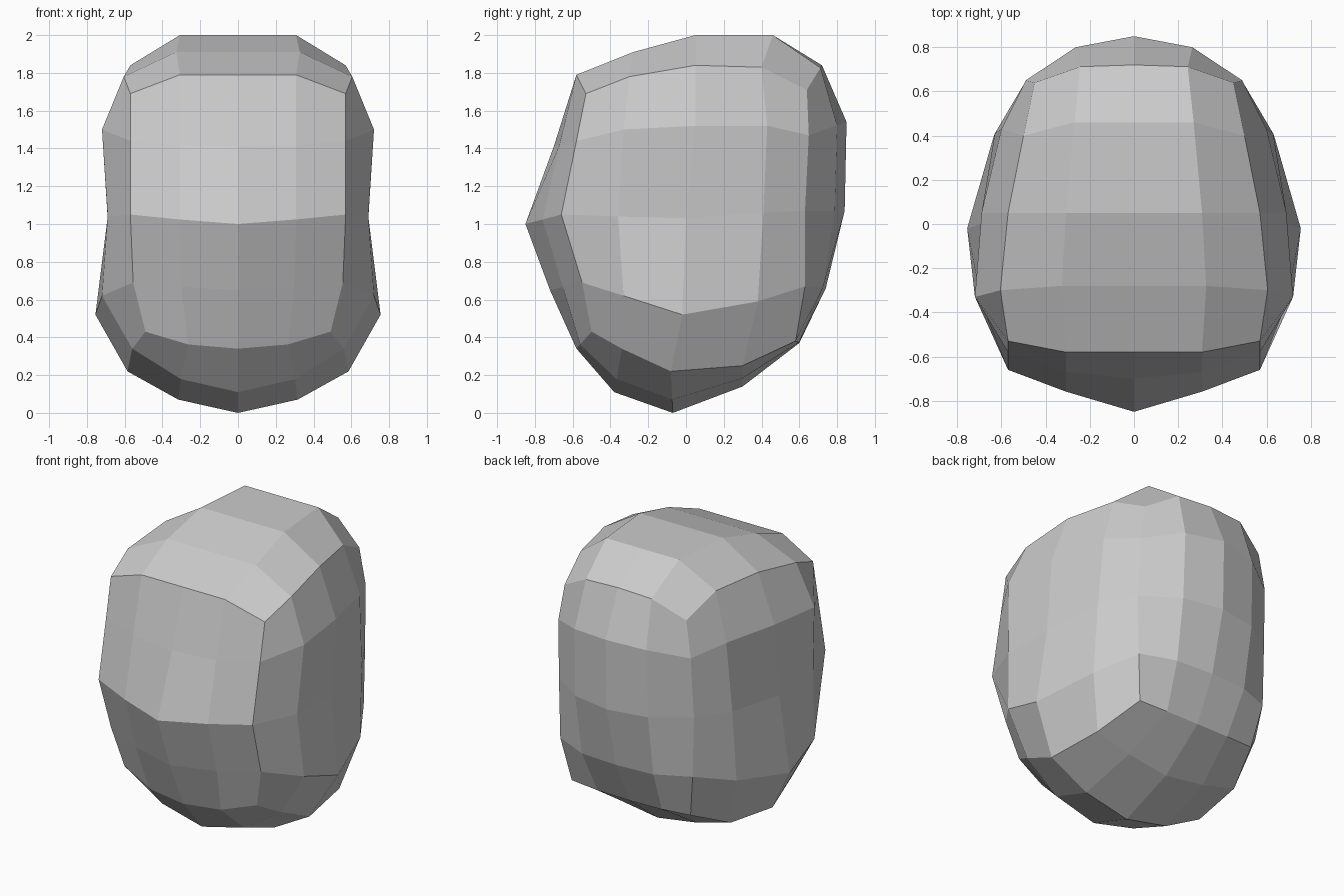
import bpy, bmesh
from mathutils import Vector

if "Cube" in bpy.data.objects:
    bpy.data.objects.remove(bpy.data.objects["Cube"])

# Centre profile (y, z, blend of the second loop towards the side edge profile).
# Order: top front -> top back -> bottom back -> bottom front -> up the front.
CENTRE = [(-.58, 1.79, 0), (-.28, 1.91, 0), (.05, 2.0, 0), (.46, 2.0, 0),
          (.72, 1.84, .1), (.85, 1.54, .25), (.84, 1.07, .25), (.74, .66, .15),
          (.6, .37, .2), (.3, .14, .4), (-.07, 0, .32), (-.38, .11, .3),
          (-.58, .34, .25), (-.72, .65, .4), (-.85, 1.0, .48), (-.7, 1.41, .25)]

# Side edge profile (x, y, z), same order
EDGE = [(.57, -.53, 1.69), (.605, -.3, 1.78), (.57, .05, 1.84), (.5, .4, 1.83),
        (.45, .64, 1.71), (.49, .65, 1.47), (.5, .63, 1.07), (.49, .63, .67),
        (.44, .58, .38), (.54, .3, .25), (.585, -.08, .22), (.56, -.34, .34),
        (.49, -.5, .43), (.555, -.55, .69), (.57, -.66, 1.05), (.57, -.58, 1.44)]

# Bulging side panel: rows from top to bottom, front to back
PANEL = [[(.72, -.33, 1.5), (.69, .05, 1.52), (.6, .43, 1.52)],
         [(.69, -.36, 1.04), (.69, 0, 1.03), (.63, .41, 1.06)],
         [(.72, -.33, .62), (.755, -.02, .52), (.64, .38, .59)]]

bm = bmesh.new()
mid, inner, edge = [], [], []
for (y, z, t), e in zip(CENTRE, EDGE):
    c, e = Vector((0, y, z)), Vector(e)
    p = c.lerp(e, t)
    p.x = e.x * .54
    mid.append(bm.verts.new(c))
    inner.append(bm.verts.new(p))
    edge.append(bm.verts.new(e))

# Lofted bands around the head
for a, b in ((mid, inner), (inner, edge)):
    for i in range(16):
        j = (i + 1) % 16
        bm.faces.new((a[i], b[i], b[j], a[j]))

# Side panel patch, bordered by the edge profile
grid = [edge[0:5]]
for r in range(3):
    grid.append([edge[15 - r]] + [bm.verts.new(p) for p in PANEL[r]] + [edge[5 + r]])
grid.append([edge[12 - c] for c in range(5)])
for r in range(4):
    for c in range(4):
        bm.faces.new((grid[r][c], grid[r + 1][c], grid[r + 1][c + 1], grid[r][c + 1]))

# Mirror to the other half
geom = bm.verts[:] + bm.edges[:] + bm.faces[:]
bmesh.ops.mirror(bm, geom=geom, axis='X', merge_dist=.001)
bmesh.ops.remove_doubles(bm, verts=bm.verts[:], dist=.001)
bmesh.ops.recalc_face_normals(bm, faces=bm.faces[:])

mesh = bpy.data.meshes.new("head")
bm.to_mesh(mesh)
bm.free()
bpy.context.collection.objects.link(bpy.data.objects.new("head", mesh))
